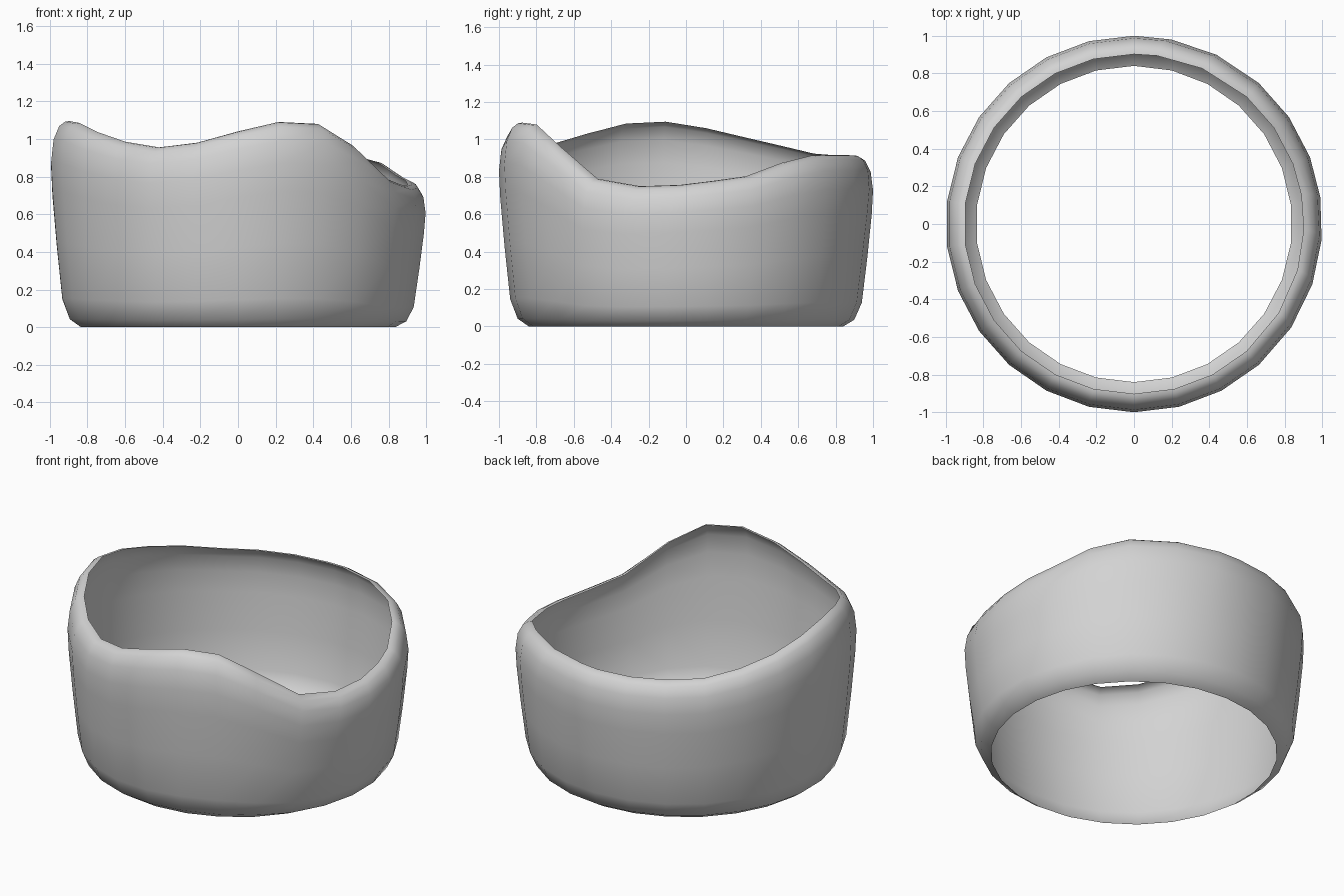
import bpy, bmesh, math

cube = bpy.data.objects.get("Cube")
if cube:
    bpy.data.objects.remove(cube, do_unlink=True)

# One flat grey for the whole band
grey = bpy.data.materials.new("light_grey")
grey.use_nodes = True
colour = (0.65, 0.65, 0.65, 1)
grey.diffuse_color = colour
grey.node_tree.nodes["Principled BSDF"].inputs["Base Color"].default_value = colour

# Rim height around the band, counter-clockwise from the front centre
RIM = [1.04, 1.09, 1.08, 0.965, 0.79, 0.75, 0.757, 0.78, 0.803, 0.875, 0.915, 0.917, 0.915,
       0.91, 0.91, 0.915, 0.925, 0.965, 1.01, 1.06, 1.095, 1.085, 1.035, 0.985, 0.955, 0.98]

# Columns whose rim leans sideways, in degrees
LEAN = {4: 3, 5: 5, 6: 5, 7: 3, 11: 4, 12: 6}

# Thin wall section: radius and share of the local rim height, curling in at both ends
PROFILE = [(0.84, 0), (0.90, 0.04), (0.94, 0.14), (0.97, 0.41), (0.993, 0.66), (1, 0.80),
           (0.987, 0.91), (0.957, 0.975), (0.925, 0.997), (0.902, 1)]

bm = bmesh.new()
columns = []
for i, height in enumerate(RIM):
    column = []
    for r, share in PROFILE:
        angle = math.radians(360 * i / len(RIM) - 90 + LEAN.get(i, 0) * share ** 4)
        column.append(bm.verts.new((r * math.cos(angle), r * math.sin(angle), share * height)))
    columns.append(column)

# Skin the wall all the way round, open at top and bottom
for i, near in enumerate(columns):
    far = columns[(i + 1) % len(columns)]
    for j in range(len(PROFILE) - 1):
        bm.faces.new((near[j], far[j], far[j + 1], near[j + 1]))

mesh = bpy.data.meshes.new("wavy_ring_band")
bm.to_mesh(mesh)
bm.free()
mesh.materials.append(grey)
band = bpy.data.objects.new("wavy_ring_band", mesh)
bpy.context.collection.objects.link(band)

# Smooth walls
bpy.ops.object.select_all(action="DESELECT")
band.select_set(True)
bpy.context.view_layer.objects.active = band
bpy.ops.object.shade_smooth_by_angle(angle=math.radians(60))
